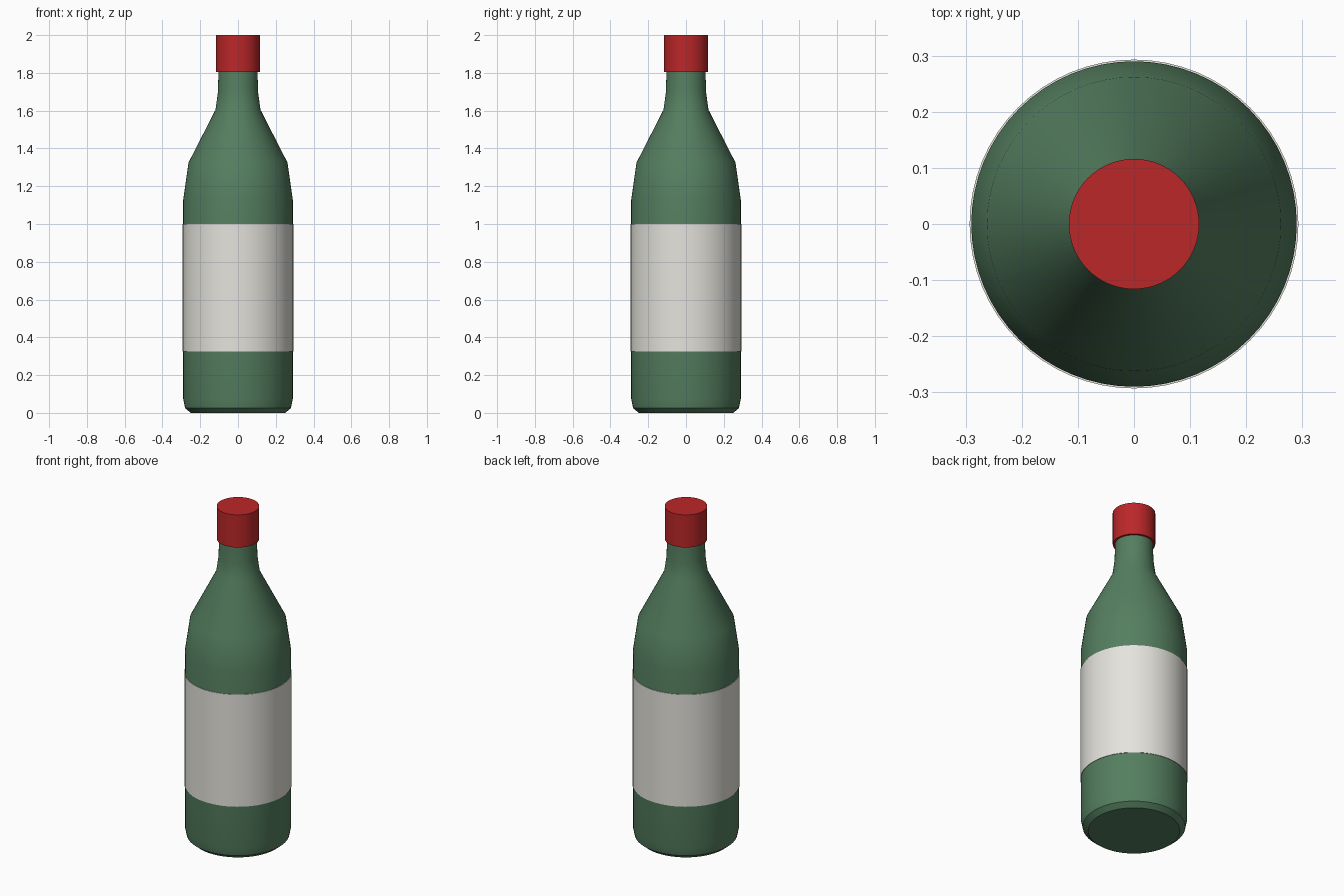
import bpy, bmesh, math

if "Cube" in bpy.data.objects:
    bpy.data.objects.remove(bpy.data.objects["Cube"])

SEGMENTS = 64


def material(name, color):
    mat = bpy.data.materials.new(name)
    mat.diffuse_color = color
    mat.use_nodes = True
    mat.node_tree.nodes["Principled BSDF"].inputs["Base Color"].default_value = mat.diffuse_color
    return mat


def lathe(name, profile, mat, closed=False):
    """Spin a (radius, z) profile around the z axis."""
    bm = bmesh.new()
    verts = [bm.verts.new((r, 0, z)) for r, z in profile]
    pairs = list(zip(verts, verts[1:]))
    if closed:
        pairs.append((verts[-1], verts[0]))
    edges = [bm.edges.new(p) for p in pairs]
    bmesh.ops.spin(bm, geom=verts + edges, cent=(0, 0, 0), axis=(0, 0, 1),
                   angle=math.tau, steps=SEGMENTS)
    bmesh.ops.remove_doubles(bm, verts=bm.verts, dist=0.0001)
    bmesh.ops.recalc_face_normals(bm, faces=bm.faces)
    mesh = bpy.data.meshes.new(name)
    bm.to_mesh(mesh)
    bm.free()
    mesh.materials.append(mat)
    obj = bpy.data.objects.new(name, mesh)
    bpy.context.collection.objects.link(obj)
    bpy.ops.object.select_all(action='DESELECT')
    obj.select_set(True)
    bpy.context.view_layer.objects.active = obj
    bpy.ops.object.shade_smooth_by_angle(angle=math.radians(35))
    return obj


green = material("green_glass", (0.09, 0.21, 0.115, 1))
white = material("label_paper", (0.78, 0.77, 0.72, 1))
red = material("red_cap", (0.5, 0.02, 0.022, 1))

# Glass body with chamfered base, sloped shoulder and tapered neck
lathe("bottle_body", [
    (0, 0), (0.25, 0), (0.28, 0.025), (0.29, 0.075), (0.29, 1.13),
    (0.262, 1.325), (0.119, 1.605), (0.106, 1.7), (0.103, 1.83), (0, 1.83),
], green)

# Thin paper sleeve around the body
lathe("label", [
    (0.288, 0.325), (0.293, 0.325), (0.293, 1.0), (0.288, 1.0),
], white, closed=True)

# Cap over the neck
lathe("cap", [(0, 1.804), (0.116, 1.804), (0.116, 2.0), (0, 2.0)], red)
